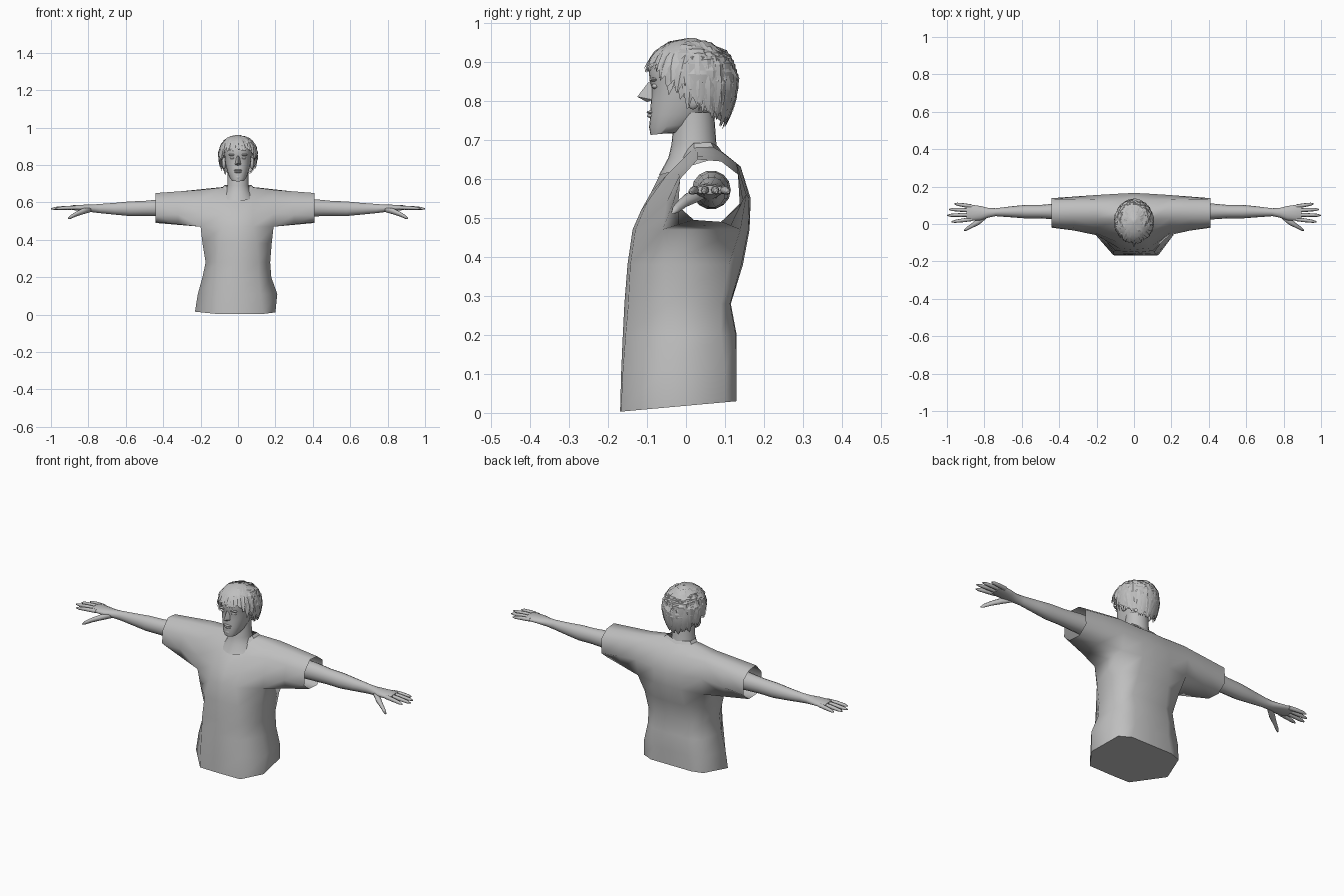
import bpy, bmesh, math, random
from mathutils import Vector

if "Cube" in bpy.data.objects:
    bpy.data.objects.remove(bpy.data.objects["Cube"])

random.seed(4)
TAU = math.tau
grey = bpy.data.materials.new("neutral_grey")
grey.diffuse_color = (0.52, 0.52, 0.52, 1)
grey.use_nodes = True
grey.node_tree.nodes["Principled BSDF"].inputs["Base Color"].default_value = grey.diffuse_color


def finish(name, bm, angle=60, weld=True, recalc=True):
    if weld:
        bmesh.ops.remove_doubles(bm, verts=bm.verts, dist=0.0005)
    if recalc:
        bmesh.ops.recalc_face_normals(bm, faces=bm.faces)
    me = bpy.data.meshes.new(name)
    bm.to_mesh(me)
    bm.free()
    ob = bpy.data.objects.new(name, me)
    bpy.context.collection.objects.link(ob)
    me.materials.append(grey)
    bpy.ops.object.select_all(action='DESELECT')
    bpy.context.view_layer.objects.active = ob
    ob.select_set(True)
    bpy.ops.object.shade_smooth_by_angle(angle=math.radians(angle))
    return ob


def loft(bm, rings, closed=True, cap_start=False, cap_end=False, skip=()):
    vs = [[bm.verts.new(p) for p in r] for r in rings]
    n = len(rings[0])
    for i in range(len(vs) - 1):
        for k in range(n if closed else n - 1):
            if (i, k) in skip:
                continue
            j = (k + 1) % n
            bm.faces.new((vs[i][k], vs[i][j], vs[i + 1][j], vs[i + 1][k]))
    if cap_start:
        bm.faces.new(vs[0])
    if cap_end:
        bm.faces.new(vs[-1])


def x_ring(s, x, y, z, ry, rz, n):
    return [(s * x, y + ry * math.cos(TAU * k / n), z + rz * math.sin(TAU * k / n)) for k in range(n)]


def z_ring(z, rx, yf, yb, n=24, tilt=0.0, power=1.0):
    pts, c, ry = [], (yf + yb) / 2, (yb - yf) / 2
    for k in range(n):
        a = TAU * k / n
        sx, sy = math.cos(a), math.sin(a)
        y = c + ry * math.copysign(abs(sy) ** power, sy)
        pts.append((rx * math.copysign(abs(sx) ** power, sx), y, z + tilt * y))
    return pts


# ---- shirt: yoke arcs over the shoulders, sleeves and torso welded into one skin
side = [(-.06, .47), (-.05, .54), (-.02, .615), (.03, .667), (.09, .67), (.13, .64), (.155, .56), (.14, .47)]
inner = [(-.13, .47), (-.1, .54), (-.05, .61), (.02, .68), (.07, .682), (.13, .637), (.162, .55), (.16, .47)]
mid = [(-.137, .47), (-.115, .52), (-.09, .565), (-.07, .605), (.09, .672), (.14, .632), (.166, .55), (.163, .47)]
cuff = [(.02, .495), (-.02, .53), (-.015, .6), (.03, .65), (.09, .645), (.135, .61), (.138, .53), (.09, .49)]
arc = lambda x, prof: [(x, y, z) for y, z in prof]
arcs = [arc(-.2, side), arc(-.08, inner), arc(0, mid), arc(.08, inner), arc(.19, side)]
bm = bmesh.new()
loft(bm, arcs, closed=False, skip={(1, 3), (2, 3)})
for base, end in ((arcs[0], -.44), (arcs[4], .41)):
    tip = arc(end, cuff)
    half = [tuple(Vector(a).lerp(Vector(b), .5)) for a, b in zip(base, tip)]
    loft(bm, [base, half, tip])


def torso_ring(z, front, back, slant=0.0):
    # front runs left to right, back returns right to left
    return [(x, y, z + slant * (y + .17)) for x, y in front + back]


rings = [
    torso_ring(.003, [(-.23, -.03), (-.11, -.167), (0, -.169), (.13, -.167), (.2, -.07)],
               [(.18, .1), (.12, .13), (0, .13), (-.12, .13), (-.18, .11)], .09),
    torso_ring(.11, [(-.215, -.03), (-.11, -.162), (0, -.166), (.12, -.162), (.21, -.06)],
               [(.18, .1), (.1, .13), (0, .13), (-.1, .13), (-.175, .11)]),
    torso_ring(.2, [(-.19, -.03), (-.11, -.155), (0, -.162), (.11, -.155), (.178, -.05)],
               [(.165, .09), (.1, .128), (0, .13), (-.1, .128), (-.165, .1)]),
    torso_ring(.28, [(-.173, -.04), (-.11, -.148), (0, -.158), (.11, -.148), (.172, -.05)],
               [(.16, .09), (.1, .113), (0, .115), (-.1, .113), (-.16, .09)]),
    torso_ring(.38, [(-.19, -.05), (-.1, -.143), (0, -.15), (.1, -.143), (.18, -.055)],
               [(.17, .11), (.09, .142), (0, .146), (-.09, .142), (-.18, .11)]),
    [a[0] for a in arcs] + [a[7] for a in reversed(arcs)],
]
loft(bm, rings, cap_start=True)
finish("shirt", bm, 75)

# ---- V-shaped collar band
loop = [arcs[2][3], arcs[3][3], arcs[3][4], arcs[2][4], arcs[1][4], arcs[1][3]]
bm = bmesh.new()
outer = [(x * 1.05, (y - .02) * 1.04 + .02, z - .003) for x, y, z in loop]
top = [(x * .86, (y - .02) * .88 + .02, z + .012) for x, y, z in loop]
loft(bm, [outer, top])
finish("collar", bm, 40)

# ---- neck
bm = bmesh.new()
loft(bm, [z_ring(.63, .085, -.07, .09, tilt=.3), z_ring(.655, .066, -.045, .085),
          z_ring(.69, .057, -.037, .078), z_ring(.77, .055, -.03, .072)], cap_end=True)
finish("neck", bm)

# ---- head
bm = bmesh.new()
loft(bm, [z_ring(z, rx, yf, yb, 28, t, .9) for z, rx, yf, yb, t in (
    (.716, .018, -.082, -.04, 0), (.722, .033, -.091, -.01, .1), (.74, .047, -.094, .03, .1),
    (.765, .056, -.092, .055, 0), (.8, .066, -.09, .08, 0), (.83, .07, -.088, .095, 0),
    (.852, .072, -.093, .1, 0), (.89, .075, -.097, .1, 0), (.925, .066, -.082, .09, 0),
    (.948, .04, -.045, .06, 0))], cap_start=True, cap_end=True)
finish("head", bm)

# ---- nose
bm = bmesh.new()
pts = [(0, -.095, .85), (0, -.125, .811), (.017, -.085, .803), (-.017, -.085, .803), (0, -.1, .797),
       (.009, -.085, .845), (-.009, -.085, .845)]
v = [bm.verts.new(p) for p in pts]
for f in ((0, 1, 5), (5, 1, 2), (0, 6, 1), (6, 3, 1), (1, 4, 2), (1, 3, 4)):
    bm.faces.new([v[i] for i in f])
finish("nose", bm, 50)


def blob(name, loc, size):
    bm = bmesh.new()
    bmesh.ops.create_uvsphere(bm, u_segments=14, v_segments=8, radius=1)
    for p in bm.verts:
        p.co = Vector(loc) + Vector([p.co[i] * size[i] for i in range(3)])
    finish(name, bm)


# ---- eyes, brows, ears and lips
for s, tag in ((1, "left"), (-1, "right")):
    blob("eye_" + tag, (s * .03, -.079, .838), (.014, .009, .007))
    blob("brow_" + tag, (s * .031, -.083, .855), (.021, .011, .005))
    blob("ear_" + tag, (s * .075, .018, .81), (.012, .019, .032))
blob("upper_lip", (0, -.088, .771), (.022, .013, .005))
blob("lower_lip", (0, -.087, .762), (.019, .013, .006))
blob("chin", (0, -.08, .734), (.022, .015, .014))


# ---- arms, palms, fingers and thumbs
ARM = [(.28, .065, .572, .05, .05), (.41, .067, .571, .043, .047), (.5, .066, .568, .036, .041),
       (.58, .066, .566, .036, .04), (.66, .065, .566, .029, .032), (.74, .063, .567, .021, .025),
       (.78, .06, .568, .026, .021), (.82, .058, .57, .038, .018), (.87, .06, .572, .043, .015),
       (.895, .061, .572, .039, .011)]
FINGERS = [(.026, .012, .975), (.05, .046, 1.0), (.073, .078, .99), (.094, .108, .96)]
for s, tag in ((1, "left"), (-1, "right")):
    bm = bmesh.new()
    loft(bm, [x_ring(s, *st, 14) for st in ARM], cap_start=True, cap_end=True)
    finish("arm_" + tag, bm)
    bm = bmesh.new()
    for y0, y1, x1 in FINGERS:
        path = []
        for t, r in ((0, .0105), (.45, .0105), (.85, .008), (1, .003)):
            path.append(x_ring(s, .865 + (x1 - .865) * t, y0 + (y1 - y0) * t, .572 - .006 * t * t, r, r, 8))
        loft(bm, path, cap_start=True, cap_end=True)
    loft(bm, [x_ring(s, *st, 8) for st in (
        (.785, .045, .563, .012, .014), (.83, .015, .552, .02, .016), (.865, -.008, .538, .013, .013),
        (.895, -.026, .522, .01, .01), (.908, -.033, .514, .004, .004))], cap_start=True, cap_end=True)
    finish("fingers_" + tag, bm)


# ---- hair: a close cap plus overlapping tapered locks from the crown
def hair_point(a, t, scale):
    # a = heading (0 front), t = 0 crown, 1 widest, over 1 hangs down
    if t <= 1:
        r, z = math.sin(t * math.pi / 2), .855 + .103 * math.cos(t * math.pi / 2)
    else:
        r, z = 1 - .3 * (t - 1) ** 2, .855 - .13 * (t - 1)
    r *= scale
    return Vector((.098 * r * math.sin(a), .014 - .112 * r * math.cos(a), z + (scale - 1) * .08))


def hair_end(a):
    c = math.cos(a)
    if c > .62:
        return .88
    if c > .1:
        return 1.0 + (.62 - c) * .9
    return 1.45 + .45 * min(1, .1 - c)


bm = bmesh.new()
N = 40
rows = [[hair_point(TAU * k / N, max(.04, hair_end(TAU * k / N) * f * .95), .95) for k in range(N)]
        for f in (0, .2, .4, .55, .7, .85, 1)]
loft(bm, rows, cap_start=True)
finish("hair_cap", bm)

bm = bmesh.new()
for i in range(210):
    a = TAU * (i * .61803)
    layer = i % 3
    end = hair_end(a) * random.uniform(.88, 1.06)
    start = (.04, .25, .5)[layer] * random.uniform(.8, 1.2) * min(1, end)
    lift = random.uniform(.97, 1.04)
    sweep = random.uniform(-.22, .22)
    wide = random.uniform(.011, .019)
    left, ridge, right = [], [], []
    for t, w, out in ((0, .5, 0), (.3, 1, .02), (.6, .9, .03), (.85, .55, .035), (1, .08, .07)):
        tt = start + (end - start) * t
        h = a + sweep * t
        p = hair_point(h, tt, lift + out)
        across = Vector((math.cos(h), math.sin(h), 0)) * wide * w
        away = Vector((math.sin(h), -math.cos(h), .3)) * .004 * w
        left.append(p - across)
        ridge.append(p + away)
        right.append(p + across)
    loft(bm, [left, ridge, right], closed=False)
finish("hair_locks", bm, 25, weld=False, recalc=False)
